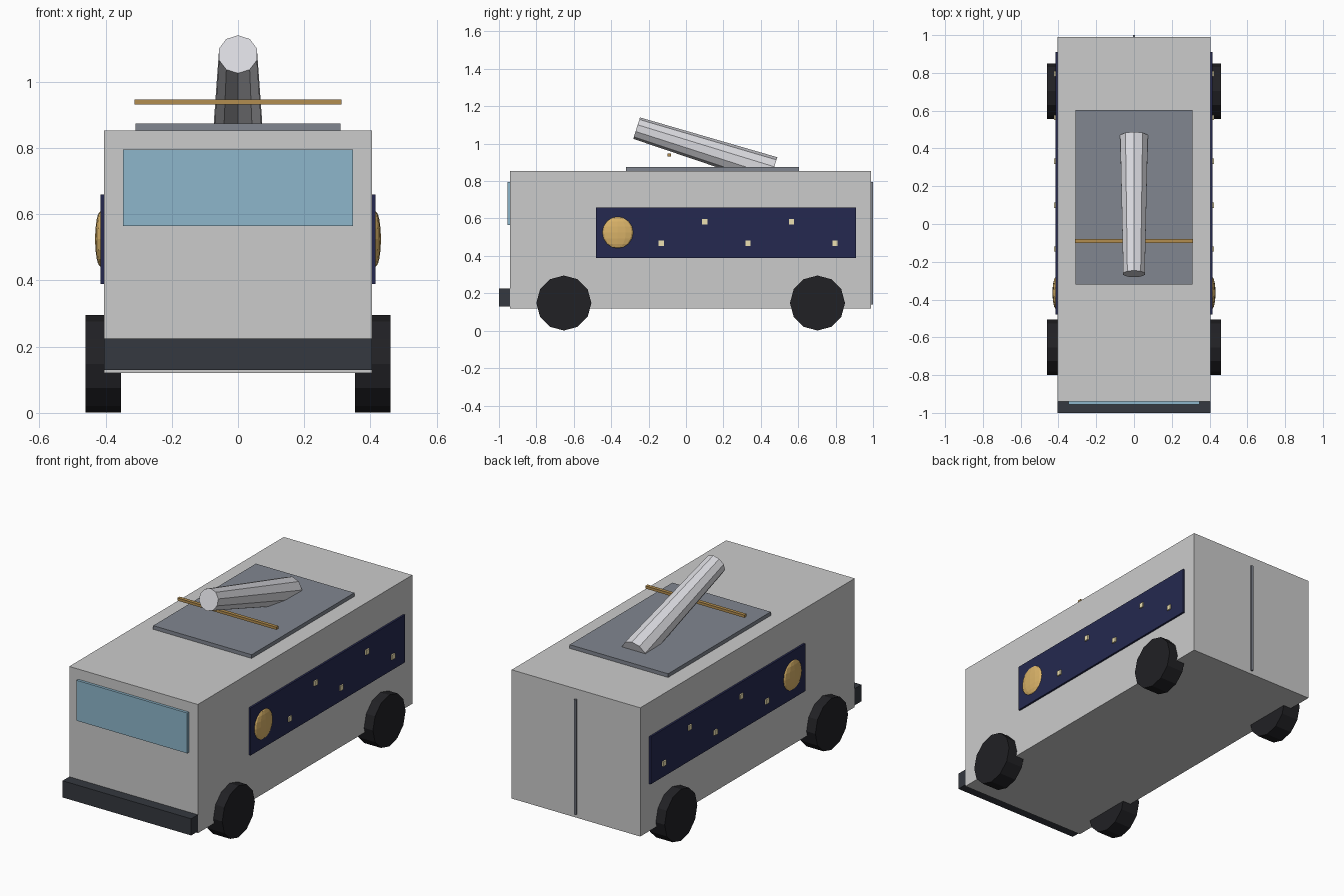
import bpy
from math import pi, atan2, hypot
from mathutils import Vector

if "Cube" in bpy.data.objects:
    bpy.data.objects.remove(bpy.data.objects["Cube"])


def material(name, rgb):
    m = bpy.data.materials.new(name)
    m.diffuse_color = (*rgb, 1)
    m.use_nodes = True
    m.node_tree.nodes["Principled BSDF"].inputs["Base Color"].default_value = m.diffuse_color
    return m


BLACK = material("rubber", (0.015, 0.015, 0.018))
DARK = material("dark_trim", (0.035, 0.04, 0.05))
GLASS = material("glass", (0.27, 0.47, 0.6))
NAVY = material("navy", (0.018, 0.022, 0.08))
GOLD = material("gold", (0.7, 0.45, 0.14))
BRASS = material("brass", (0.45, 0.27, 0.08))
CREAM = material("cream", (0.85, 0.75, 0.45))
BODY = material("body_paint", (0.65, 0.66, 0.67))
SLATE = material("slate", (0.22, 0.24, 0.28))
SILVER = material("silver", (0.7, 0.7, 0.74))


def finish(name, mat):
    ob = bpy.context.object
    ob.name = name
    ob.data.materials.append(mat)
    return ob


def box(name, lo, hi, mat):
    lo, hi = Vector(lo), Vector(hi)
    bpy.ops.mesh.primitive_cube_add(size=1, location=(lo + hi) / 2)
    ob = finish(name, mat)
    ob.scale = hi - lo
    return ob


# Van shell, windscreen, bumper and rear door seam
box("van_body", (-0.405, -0.94, 0.12), (0.405, 0.99, 0.853), BODY)
box("windscreen", (-0.348, -0.955, 0.565), (0.348, -0.93, 0.795), GLASS)
box("front_bumper", (-0.405, -1.0, 0.13), (0.405, -0.94, 0.225), DARK)
box("rear_door_seam", (-0.006, 0.98, 0.14), (0.006, 1.0, 0.795), SLATE)

# Roof hatch and the bar that carries the telescope
box("roof_hatch", (-0.31, -0.32, 0.845), (0.31, 0.604, 0.874), SLATE)
box("telescope_rest_bar", (-0.312, -0.1, 0.932), (0.312, -0.08, 0.947), BRASS)

# Tapered telescope tube tilted up towards the front
rear, front = Vector((0, 0.465, 0.854)), Vector((0, -0.264, 1.083))
d = front - rear
bpy.ops.mesh.primitive_cone_add(
    vertices=10, radius1=0.077, radius2=0.06, depth=d.length,
    location=(rear + front) / 2, rotation=(atan2(hypot(d.x, d.y), d.z), 0, 0))
finish("telescope_tube", SILVER)

for side, label in ((1, "right"), (-1, "left")):
    # Wheels
    for y, end in ((-0.653, "front"), (0.703, "rear")):
        bpy.ops.mesh.primitive_cylinder_add(
            vertices=12, radius=0.147, depth=0.107,
            location=(side * 0.407, y, 0.148), rotation=(0, pi / 2, 0))
        finish(f"{end}_{label}_wheel", BLACK)

    # Night-sky panel
    box(f"{label}_sky_panel", (side * 0.41 - 0.006, -0.48, 0.39),
        (side * 0.41 + 0.006, 0.91, 0.66), NAVY)

    # Flattened moon
    bpy.ops.mesh.primitive_uv_sphere_add(
        segments=12, ring_count=8, radius=0.085, location=(side * 0.414, -0.365, 0.525))
    finish(f"{label}_moon", GOLD).scale = (0.21, 1, 1)

    # Stars in a zigzag
    for i in range(5):
        y, z = -0.132 + 0.232 * i, 0.583 if i % 2 else 0.467
        box(f"{label}_star_{i + 1}", (side * 0.416 - 0.008, y - 0.014, z - 0.014),
            (side * 0.416 + 0.008, y + 0.014, z + 0.014), CREAM)
